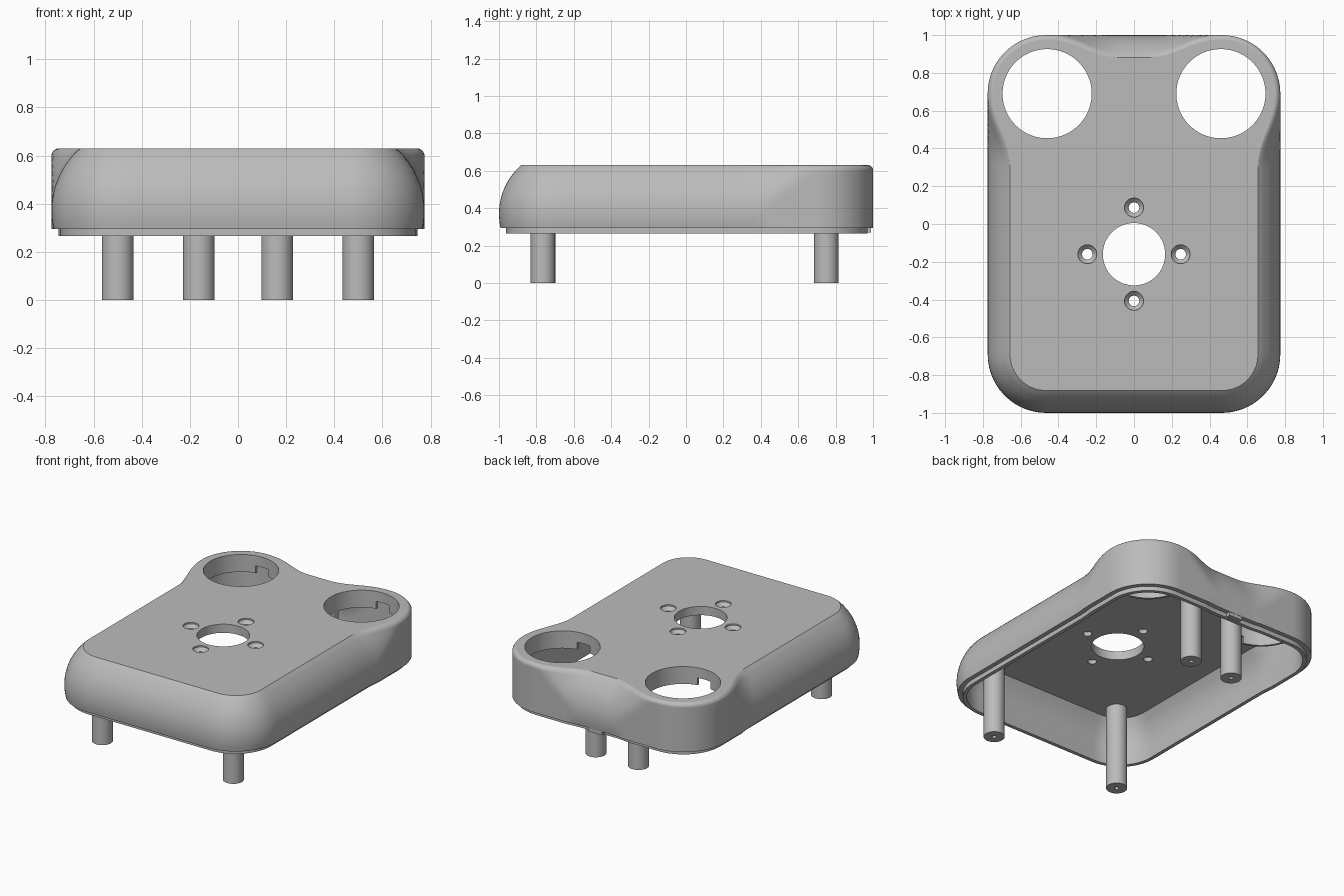
import bpy, bmesh, math

cube = bpy.data.objects.get("Cube")
if cube:
    bpy.data.objects.remove(cube, do_unlink=True)

grey = bpy.data.materials.new("plain_grey")
grey.use_nodes = True
grey.diffuse_color = (0.5, 0.5, 0.5, 1)
grey.node_tree.nodes["Principled BSDF"].inputs["Base Color"].default_value = (0.5, 0.5, 0.5, 1)

HALF_X, HALF_Y, CORNER = 0.775, 1.0, 0.31
TOWER_X, TOWER_Y, TOWER_R = 0.46, 0.69, 0.308
HOLE_R = 0.236
TOP, CEILING, STEP, RIM = 0.63, 0.57, 0.295, 0.265
FILLET = 0.03
BULGE_Z, BULGE_R = 0.37, 0.345
RAYS = 240


def loft(name, rings, closed=False):
    """Skin a stack of equal rings, capped or closed into a loop."""
    bm = bmesh.new()
    loops = [[bm.verts.new(p) for p in ring] for ring in rings]
    pairs = list(zip(loops, loops[1:]))
    if closed:
        pairs.append((loops[-1], loops[0]))
    else:
        bm.faces.new(loops[0])
        bm.faces.new(loops[-1])
    for a, b in pairs:
        n = len(a)
        for i in range(n):
            j = (i + 1) % n
            bm.faces.new((a[i], a[j], b[j], b[i]))
    bmesh.ops.recalc_face_normals(bm, faces=bm.faces)
    mesh = bpy.data.meshes.new(name)
    bm.to_mesh(mesh)
    bm.free()
    mesh.materials.append(grey)
    obj = bpy.data.objects.new(name, mesh)
    bpy.context.collection.objects.link(obj)
    return obj


def lathe(name, x, y, profile, sides=48, closed=False):
    """Revolve (radius, z) points around a vertical axis."""
    turns = [2 * math.pi * i / sides for i in range(sides)]
    rings = [[(x + r * math.cos(t), y + r * math.sin(t), z) for t in turns]
             for r, z in profile]
    return loft(name, rings, closed)


def box(name, x, y, z, sx, sy, sz):
    corners = [(-1, -1), (1, -1), (1, 1), (-1, 1)]
    return loft(name, [[(x + a * sx / 2, y + b * sy / 2, z + s * sz / 2)
                        for a, b in corners] for s in (-1, 1)])


def cut(obj, cutters):
    """Subtract each cutter and discard it."""
    bpy.context.view_layer.objects.active = obj
    for cutter in cutters:
        cutter.hide_render = True
        mod = obj.modifiers.new("cut", 'BOOLEAN')
        mod.operation = 'DIFFERENCE'
        mod.solver = 'EXACT'
        mod.object = cutter
        bpy.ops.object.modifier_apply(modifier=mod.name)
        bpy.data.objects.remove(cutter, do_unlink=True)


def finish(obj):
    bpy.ops.object.select_all(action='DESELECT')
    obj.select_set(True)
    bpy.context.view_layer.objects.active = obj
    bpy.ops.object.shade_smooth_by_angle(angle=math.radians(30))
    mod = obj.modifiers.new("flat_tops", 'WEIGHTED_NORMAL')
    mod.keep_sharp = True


def distance(x, y, z):
    """Signed distance to the body outline at height z, towers blended in."""
    qx = abs(x) - HALF_X + CORNER
    qy = abs(y) - HALF_Y + CORNER
    outer = math.hypot(max(qx, 0), max(qy, 0)) + min(max(qx, qy), 0) - CORNER
    body = outer + BULGE_R - math.sqrt(BULGE_R ** 2 - (z - BULGE_Z) ** 2)
    lift = min(max(z - TOP + FILLET, 0), FILLET)
    radius = TOWER_R - FILLET + math.sqrt(FILLET ** 2 - lift ** 2)
    tower = math.hypot(abs(x) - TOWER_X, y - TOWER_Y) - radius
    blend = 0.15
    h = max(blend - abs(body - tower), 0) / blend
    return max(min(body, tower) - h * h * blend / 4, outer)


def outline(z, inset=0.0, shape_z=None):
    """Trace the outline at height z by bisecting along rays."""
    ring = []
    for i in range(RAYS):
        t = 2 * math.pi * i / RAYS
        dx, dy = HALF_X * math.cos(t), HALF_Y * math.sin(t)
        lo, hi = 0.0, 1.6
        for _ in range(24):
            mid = (lo + hi) / 2
            if distance(dx * mid, dy * mid, shape_z or z) + inset > 0:
                hi = mid
            else:
                lo = mid
        ring.append((dx * lo, dy * lo, z))
    return ring


# Hollow housing: cavity downwards, stepped rim, then the outer wall upwards
WALL = 0.055
cavity_levels = [CEILING - (CEILING - RIM) * i / 8 for i in range(9)]
outer_levels = [STEP + (TOP - FILLET - STEP) * i / 10 for i in range(11)]
outer_levels += [TOP - FILLET + FILLET * math.sin(math.pi / 2 * i / 5) for i in range(1, 6)]
rings = [outline(z, WALL, max(z, STEP)) for z in cavity_levels]
rings += [outline(RIM, 0.03, STEP), outline(STEP, 0.03)]
rings += [outline(z) for z in outer_levels]
housing = loft("housing", rings)

# Tower openings, centre opening and four countersunk screw holes
CX, CY = 0.0, -0.16
cutters = [lathe("tower_cutter", s * TOWER_X, TOWER_Y, [(HOLE_R, 0.4), (HOLE_R, 0.8)], 96)
           for s in (-1, 1)]
cutters.append(lathe("centre_cutter", CX, CY, [(0.165, 0.4), (0.165, 0.8)], 64))
for i in range(4):
    a = i * math.pi / 2
    cutters.append(lathe("screw_cutter", CX + 0.247 * math.cos(a), CY + 0.247 * math.sin(a),
                         [(0.028, 0.5), (0.028, 0.598), (0.05, 0.62), (0.05, 0.7)], 32))
cut(housing, cutters)
finish(housing)

# Slotted collars under the tower openings
for side, s in (("left", 1), ("right", -1)):
    inner, outer, low, high = HOLE_R, 0.252, 0.51, CEILING + 0.005
    collar = lathe(side + "_collar", s * TOWER_X, TOWER_Y,
                   [(inner, low), (outer, low), (outer, high), (inner, high)], 96, True)
    cut(collar, [box("slot_cutter", s * TOWER_X, TOWER_Y + d * HOLE_R, 0.53, 0.1, 0.1, 0.06)
                 for d in (-1, 1)])
    finish(collar)

# Posts with a screw hole in the foot, spread at the front and close at the back
for place, x, y in (("front", 0.5, -0.765), ("back", 0.163, 0.75)):
    for side, s in (("left", 1), ("right", -1)):
        post = lathe(place + "_" + side + "_post", s * x, y,
                     [(0.014, 0.12), (0.014, 0), (0.066, 0), (0.066, CEILING + 0.01)])
        finish(post)

# Small latch tab on the back rim
box("back_tab", 0, 0.976, 0.285, 0.1, 0.028, 0.03)
